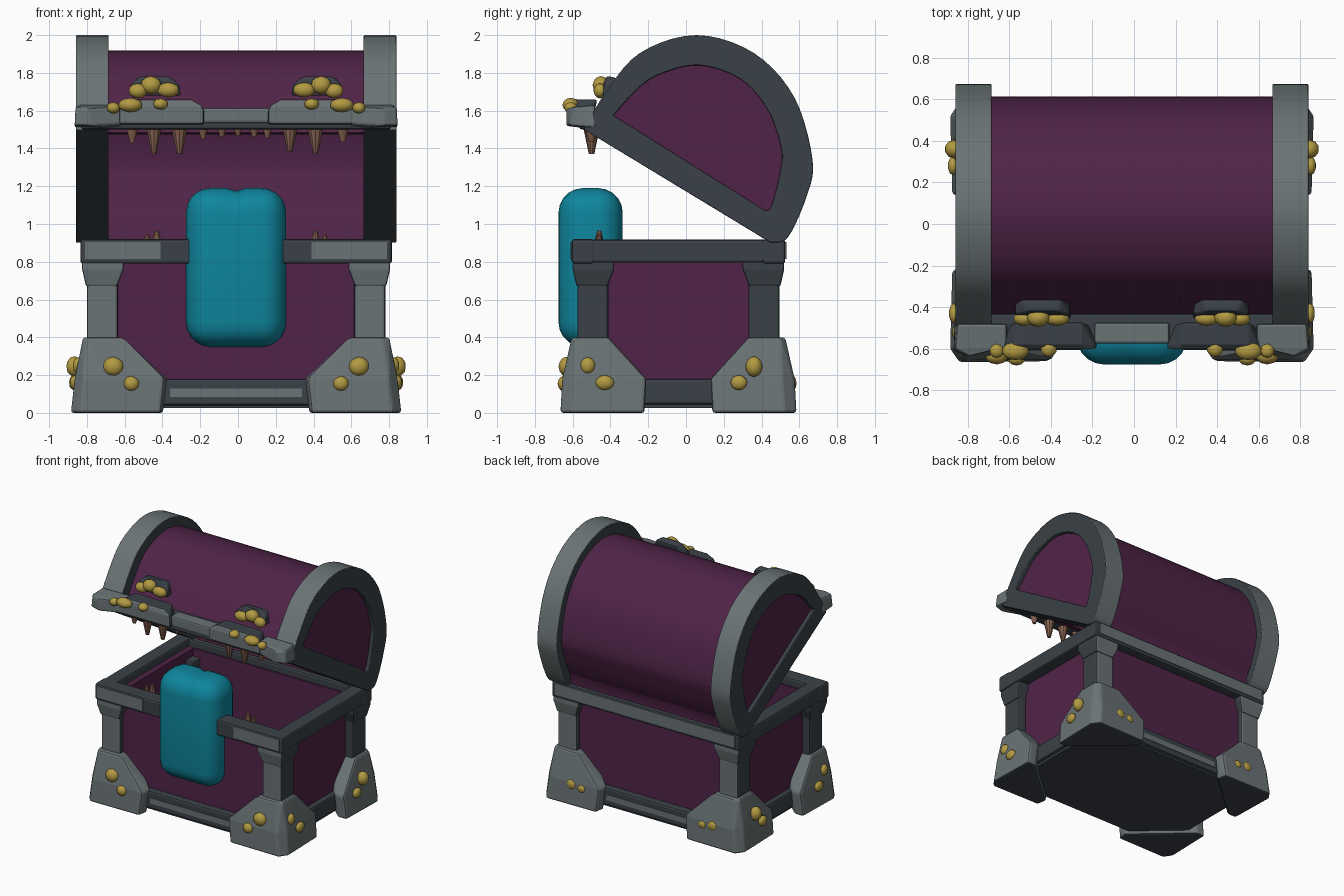
import bpy, bmesh, math
from mathutils import Matrix, Vector

if "Cube" in bpy.data.objects:
    bpy.data.objects.remove(bpy.data.objects["Cube"])

CX, CY = -0.01, -0.04            # centre of the chest


def mat(name, r, g, b):
    m = bpy.data.materials.new(name)
    lin = [((c / 255 + 0.055) / 1.055) ** 2.4 for c in (r, g, b)]
    m.diffuse_color = (*lin, 1)
    m.use_nodes = True
    m.node_tree.nodes["Principled BSDF"].inputs["Base Color"].default_value = m.diffuse_color
    return m


PURPLE = mat("purple wood", 80, 36, 72)
DARK = mat("dark iron", 58, 65, 71)
LIGHT = mat("light iron", 106, 115, 117)
TEAL = mat("teal tongue", 14, 133, 156)
GOLD = mat("gold", 178, 154, 66)
BROWN = mat("brown teeth", 134, 98, 80)


def finish(name, bm, mats, mirror=False, bevel=0.0, smooth=False, rule=None):
    bmesh.ops.recalc_face_normals(bm, faces=bm.faces)
    if rule:
        for f in bm.faces:
            f.material_index = rule(f)
    me = bpy.data.meshes.new(name)
    bm.to_mesh(me)
    bm.free()
    ob = bpy.data.objects.new(name, me)
    bpy.context.collection.objects.link(ob)
    ob.location.x = CX
    for m in mats:
        me.materials.append(m)
    if smooth:
        bpy.ops.object.select_all(action='DESELECT')
        ob.select_set(True)
        bpy.context.view_layer.objects.active = ob
        bpy.ops.object.shade_smooth_by_angle(angle=math.radians(35))
    if bevel:
        b = ob.modifiers.new("bevel", 'BEVEL')
        b.width, b.segments = bevel, 2
    if mirror:
        ob.modifiers.new("mirror", 'MIRROR')
    return ob


def hull(name, pts, mats, **kw):
    bm = bmesh.new()
    vs = [bm.verts.new(p) for p in pts]
    r = bmesh.ops.convex_hull(bm, input=vs)
    junk = {g for g in r["geom_interior"] + r["geom_unused"] if isinstance(g, bmesh.types.BMVert)}
    bmesh.ops.delete(bm, geom=list(junk), context='VERTS')
    bmesh.ops.dissolve_limit(bm, angle_limit=0.02, verts=bm.verts, edges=bm.edges)
    return finish(name, bm, mats, **kw)


def box(name, x, y, z, mats, **kw):
    return hull(name, [(a, b, c) for a in x for b in y for c in z], mats, **kw)


def lumps(name, items, material, mirror=True):
    # items: (x, y, z, rx, ry, rz)
    bm = bmesh.new()
    for x, y, z, *r in items:
        bmesh.ops.create_icosphere(bm, subdivisions=2, radius=1,
                                   matrix=Matrix.Translation((x, y, z)) @ Matrix.Diagonal((*r, 1)))
    return finish(name, bm, [material], mirror=mirror, smooth=True)


def cones(name, items, material, mirror=False):
    # items: (x, y, base z, tip z, radius)
    bm = bmesh.new()
    for x, y, z0, z1, r in items:
        h = z1 - z0
        m = Matrix.Translation((x, y, z0 + h / 2)) @ Matrix.Rotation(math.pi if h < 0 else 0, 4, 'X')
        bmesh.ops.create_cone(bm, cap_ends=True, segments=10, radius1=r, radius2=r * 0.3,
                              depth=abs(h), matrix=m)
    return finish(name, bm, [material], mirror=mirror, smooth=True)


def spline(keys, n=5):
    # Catmull-Rom samples through the key points
    k = [Vector(p) for p in keys]
    k = [2 * k[0] - k[1]] + k + [2 * k[-1] - k[-2]]
    out = []
    for i in range(1, len(k) - 2):
        a, b, c, d = k[i - 1:i + 3]
        for j in range(n):
            t = j / n
            out.append(0.5 * (2 * b + (c - a) * t + (2 * a - 5 * b + 4 * c - d) * t * t
                              + (3 * b - a - 3 * c + d) * t ** 3))
    return out + [k[-2]]


def section(name, outer, inner, x0, x1, mats, closed, rule=None, **kw):
    # solid band between two (y, z) outlines, from x0 to x1
    bm = bmesh.new()
    loops = [[bm.verts.new((x, p.x, p.y)) for p in pr] for x in (x0, x1) for pr in (outer, inner)]
    o0, i0, o1, i1 = loops
    n = len(outer)
    for i in range(n if closed else n - 1):
        j = (i + 1) % n
        f = bm.faces.new((o0[i], o0[j], o1[j], o1[i]))
        f.material_index = 1 if len(mats) > 1 and i < n - 2 else 0
        bm.faces.new((i0[i], i0[j], i1[j], i1[i]))
        bm.faces.new((o0[i], o0[j], i0[j], i0[i]))
        bm.faces.new((o1[i], o1[j], i1[j], i1[i]))
    if not closed:
        for e in (0, n - 1):
            bm.faces.new((o0[e], o1[e], i1[e], i0[e]))
    return finish(name, bm, mats, **kw)


# --- base: purple walls and dark floor
box("front_wall", (-.72, .72), (-.535, -.47), (.04, .86), [PURPLE])
box("back_wall", (-.72, .72), (.39, .455), (.04, .86), [PURPLE])
box("side_wall", (.66, .725), (-.53, .45), (.04, .86), [PURPLE], mirror=True)
box("inner_floor", (-.7, .7), (-.5, .42), (.1, .14), [PURPLE])
box("under_floor", (-.74, .74), (-.56, .48), (.025, .1), [DARK])

# --- base: rim and bottom rails
for nm, s in (("front", -1), ("back", 1)):
    y = sorted((CY + s * .445, CY + s * .565))
    box(nm + "_rim", (-.825, .825), y, (.79, .92), [DARK], bevel=.015)
    y = sorted((CY + s * .48, CY + s * .545))
    box(nm + "_rail", (-.7, .7), y, (.04, .18), [DARK], bevel=.015)
    y = sorted((CY + s * .54, CY + s * .55))
    box(nm + "_rail_stripe", (-.35, .35), y, (.085, .13), [LIGHT])
box("side_rim", (.705, .82), (-.59, .51), (.795, .918), [DARK], mirror=True, bevel=.015)
box("side_rail", (.69, .765), (-.5, .42), (.045, .18), [DARK], mirror=True, bevel=.015)
box("front_rim_plate", (.4, .8), (-.611, -.6), (.815, .905), [LIGHT], mirror=True)
box("back_rim_plate", (-.79, .79), (.52, .531), (.815, .905), [LIGHT])

# --- corner posts and feet
for nm, s in (("front", -1), ("back", 1)):
    def P(x, d, z):
        return (x, CY + s * d, z)

    def facing(f, s=s):
        return 1 if f.normal.y * s > .6 else 0
    box(nm + "_post", (.625, .79), sorted((CY + s * .37, CY + s * .535)), (.3, .8), [DARK, LIGHT],
        mirror=True, bevel=.015, rule=facing)
    hull(nm + "_post_bracket", [P(x, d, .67) for x in (.63, .795) for d in (.375, .54)] +
         [P(x, d, z) for x in (.595, .815) for d in (.34, .56) for z in (.76, .8)],
         [DARK, LIGHT], mirror=True, bevel=.01, rule=facing)
    plan = [(.875, .56), (.83, .625), (.40, .62), (.385, .54), (.79, .18), (.865, .18)]
    hull(nm + "_foot", [P(x, d, 0) for x, d in plan] +
         [P(x - .02, d - .01, .18) for x, d in plan] +
         [P(x, d, .4) for x, d in ((.81, .54), (.78, .565), (.6, .565), (.61, .37), (.81, .37))],
         [LIGHT, DARK], mirror=True, bevel=.015, rule=lambda f: 1 if f.normal.z < -.8 else 0)

# --- gold nuggets on the feet
lumps("front_foot_nuggets", [(.65, -.635, .245, .055, .04, .052), (.555, -.65, .155, .042, .03, .04),
                             (.855, -.43, .16, .025, .05, .04), (.835, -.52, .25, .03, .04, .045)], GOLD)
lumps("back_foot_nuggets", [(.855, .36, .245, .045, .045, .055), (.86, .28, .16, .025, .045, .04),
                            (.62, .555, .16, .05, .03, .045), (.53, .56, .15, .04, .025, .035)], GOLD)

# --- lid: arched end frames, end panels and hollow shell
arch = spline([(-.54, 1.5), (-.43, 1.69), (-.245, 1.905), (.055, 2.0), (.36, 1.905), (.574, 1.67),
               (.67, 1.34), (.64, 1.15), (.54, .93), (.45, .9)])
inside = spline([(-.385, 1.575), (-.245, 1.725), (-.12, 1.8), (.07, 1.84), (.283, 1.77), (.43, 1.61),
                 (.505, 1.395), (.495, 1.26), (.45, 1.09), (.42, 1.07)])
section("lid_end_frame", arch, inside, .675, .848, [DARK, LIGHT], True, mirror=True,
        bevel=.012, smooth=True)
bm = bmesh.new()
rings = [[bm.verts.new((x, p.x, p.y)) for p in inside] for x in (.72, .82)]
for r in rings:
    bm.faces.new(r)
for i in range(len(inside)):
    bm.faces.new((rings[0][i - 1], rings[0][i], rings[1][i], rings[1][i - 1]))
finish("lid_end_panel", bm, [PURPLE], mirror=True)


def shrink(k, end):
    c = Vector((.05, 1.38))
    return [c + (p - c) * k + Vector((.02, 0)) for p in arch[:-5]] + [Vector(end)]


section("lid_shell", shrink(.87, (.5, .9)), shrink(.79, (.43, .9)), -.72, .72, [PURPLE], False,
        smooth=True)

# --- lid lip, brows and eyes
box("lip_bar", (-.82, .82), (-.565, -.43), (1.5, 1.6), [DARK], bevel=.015)
box("lip_centre", (-.18, .18), (-.575, -.475), (1.535, 1.615), [LIGHT], bevel=.012)
hull("lip_brow", [(x, y, z) for x in (.17, .62) for y, z in ((-.6, 1.53), (-.6, 1.62), (-.5, 1.52))] +
     [(x, y, 1.66) for x in (.24, .56) for y in (-.59, -.47)], [DARK, LIGHT],
     mirror=True, bevel=.012, rule=lambda f: 1 if f.normal.y < -.5 else 0)
hull("lip_end_cap", [(.6, -.59, 1.53), (.6, -.59, 1.62), (.78, -.635, 1.52), (.78, -.635, 1.61),
                     (.855, -.61, 1.52), (.85, -.6, 1.62), (.855, -.48, 1.51), (.84, -.48, 1.63),
                     (.6, -.48, 1.5), (.6, -.48, 1.63)], [LIGHT], mirror=True, bevel=.012)
lumps("lip_nuggets", [(.56, -.61, 1.63, .065, .045, .038), (.4, -.6, 1.635, .04, .04, .03),
                      (.65, -.61, 1.615, .035, .035, .03)], GOLD)
hull("eye_socket", [(x, y, z) for x, y, z in ((.29, -.46, 1.68), (.56, -.46, 1.68), (.3, -.43, 1.74),
     (.56, -.43, 1.74), (.36, -.42, 1.785), (.5, -.42, 1.785), (.34, -.36, 1.77), (.53, -.36, 1.77),
     (.3, -.38, 1.68), (.56, -.38, 1.68))], [DARK], mirror=True, bevel=.012)
lumps("eye_gold", [(.45, -.45, 1.735, .055, .045, .048), (.36, -.455, 1.71, .06, .035, .04),
                   (.52, -.455, 1.705, .05, .035, .04)], GOLD)

# --- teeth
upper = [(-.55, 1.43, .04), (-.435, 1.37, .045), (-.3, 1.37, .048), (-.175, 1.45, .036),
         (-.075, 1.46, .034), (.01, 1.465, .03), (.095, 1.46, .034), (.165, 1.455, .034),
         (.285, 1.385, .046), (.42, 1.37, .047), (.565, 1.435, .042)]
cones("upper_teeth", [(x, -.5, 1.53, z, r) for x, z, r in upper], BROWN)
cones("lower_teeth", [(.42, -.46, .86, .965, .036), (.47, -.46, .86, .945, .03)], BROWN, mirror=True)

# --- tongue: rounded block with a soft groove at the top
bm = bmesh.new()
bmesh.ops.create_cube(bm, size=1, matrix=Matrix.Translation((0, -.505, .77)) @
                      Matrix.Diagonal((.53, .34, .84, 1)))
bmesh.ops.bevel(bm, geom=bm.edges[:], offset=.13, segments=5, profile=.5, affect='EDGES')
for x in (-.05, 0, .05):
    bmesh.ops.bisect_plane(bm, geom=bm.verts[:] + bm.edges[:] + bm.faces[:],
                           plane_co=(x, 0, 0), plane_no=(1, 0, 0))
for v in bm.verts:
    if abs(v.co.x) < .01 and v.co.z > 1.0:
        v.co.z -= .015
finish("tongue", bm, [TEAL], smooth=True)
